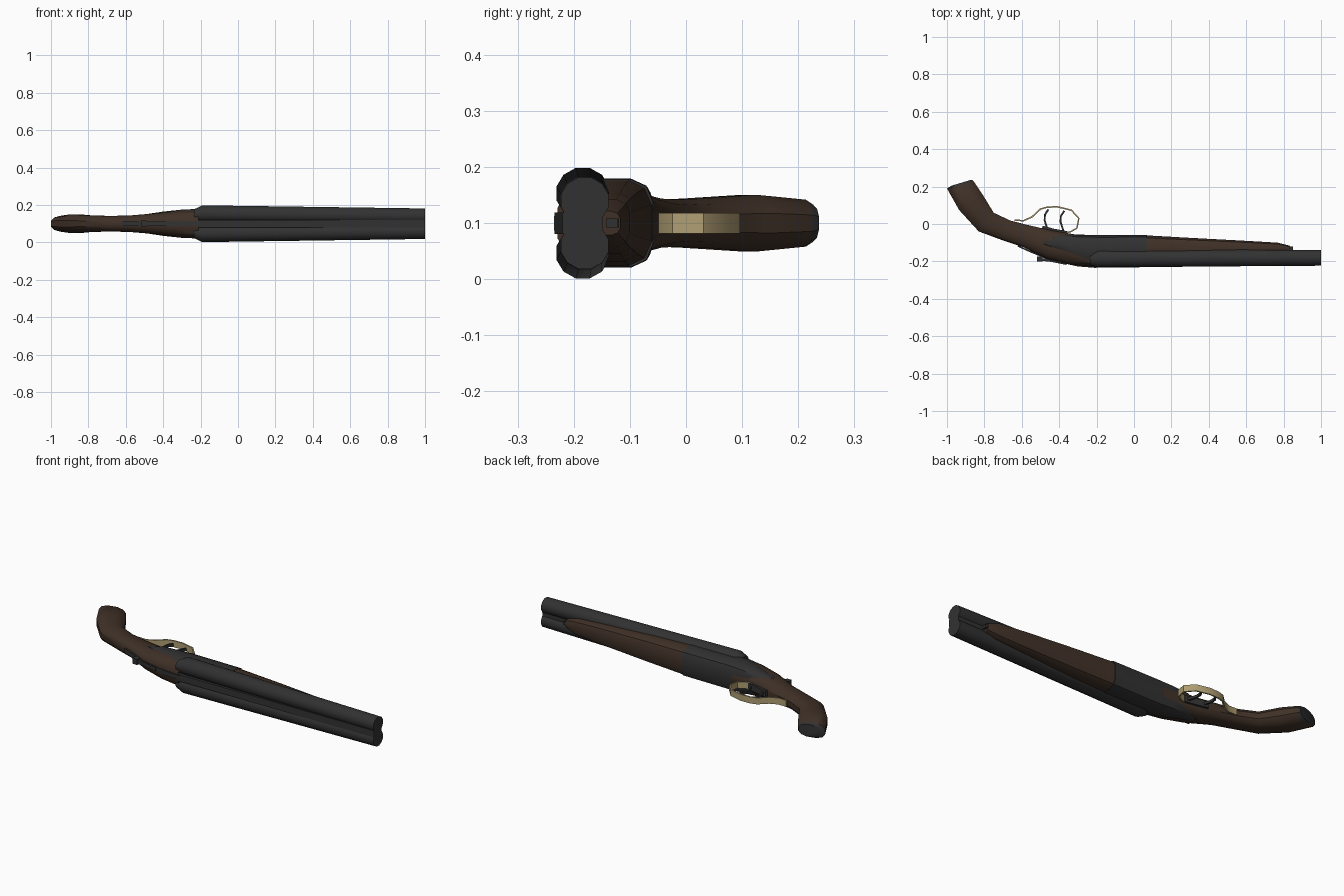
import bpy, bmesh, math
from mathutils import Vector

if "Cube" in bpy.data.objects:
    bpy.data.objects.remove(bpy.data.objects["Cube"])

MID = 0.1  # the model lies on its side; its mirror plane is z = 0.1


def material(name, rgb):
    m = bpy.data.materials.new(name)
    m.diffuse_color = (*rgb, 1)
    m.use_nodes = True
    m.node_tree.nodes["Principled BSDF"].inputs["Base Color"].default_value = m.diffuse_color
    return m


wood = material("dark walnut", (0.050, 0.030, 0.020))
steel = material("dark steel", (0.031, 0.031, 0.032))
brass = material("pale brass", (0.43, 0.34, 0.17))


def finish(bm, name, mats, angle=35):
    bmesh.ops.recalc_face_normals(bm, faces=bm.faces)
    me = bpy.data.meshes.new(name)
    bm.to_mesh(me)
    bm.free()
    ob = bpy.data.objects.new(name, me)
    bpy.context.collection.objects.link(ob)
    for m in mats:
        me.materials.append(m)
    bpy.ops.object.select_all(action='DESELECT')
    ob.select_set(True)
    bpy.context.view_layer.objects.active = ob
    bpy.ops.object.shade_smooth_by_angle(angle=math.radians(angle))
    return ob


def loft(name, sections, mats, power=0.8, sides=12, zc=None, cap_from=None):
    """Sections: (top x, top y, bottom x, bottom y, half width[, z offset])."""
    bm = bmesh.new()
    rings = []
    for s in sections:
        a, b, w = Vector(s[0:2]), Vector(s[2:4]), s[4]
        z = MID + (s[5] if len(s) > 5 else 0)
        c, u = (a + b) / 2, (b - a) / 2
        ring = []
        for i in range(sides):
            t = 2 * math.pi * (i + 0.5) / sides
            p, q = (math.copysign(abs(f) ** power, f) for f in (math.cos(t), math.sin(t)))
            k = math.cos(math.pi / sides) ** power
            ring.append(bm.verts.new((c.x + u.x * p / k, c.y + u.y * p / k, z + w * q)))
        rings.append(ring)
    for r, (lo, hi) in enumerate(zip(rings, rings[1:])):
        for i in range(sides):
            j = (i + 1) % sides
            f = bm.faces.new((lo[i], lo[j], hi[j], hi[i]))
            f.material_index = int(cap_from is not None and r < cap_from)
    f = bm.faces.new(rings[0])
    f.material_index = int(cap_from is not None)
    bm.faces.new(rings[-1])
    return finish(bm, name, mats)


def ribbon(name, path, width, thick, mat):
    """Flat strip of given width (z) following a path in x, y."""
    bm = bmesh.new()
    pts = [Vector(p) for p in path]
    rings = []
    for i, p in enumerate(pts):
        d = (pts[min(i + 1, len(pts) - 1)] - pts[max(i - 1, 0)]).normalized()
        n = Vector((-d.y, d.x)) * thick / 2
        rings.append([bm.verts.new((p.x + n.x * s, p.y + n.y * s, MID + width / 2 * h))
                      for s, h in ((-1, -1), (1, -1), (1, 1), (-1, 1))])
    for lo, hi in zip(rings, rings[1:]):
        for i in range(4):
            j = (i + 1) % 4
            bm.faces.new((lo[i], lo[j], hi[j], hi[i]))
    bm.faces.new(rings[0])
    bm.faces.new(rings[-1])
    return finish(bm, name, [mat])


# Curved grip with a dark butt cap
loft("grip_stock", [
    (-.975, .205, -.868, .237, .034),
    (-1.0, .190, -.855, .225, .043),
    (-.935, .075, -.805, .150, .052),
    (-.83, -.04, -.75, .060, .045),
    (-.70, -.088, -.66, .018, .043),
    (-.59, -.125, -.57, -.005, .045),
    (-.46, -.188, -.44, -.035, .056),
    (-.34, -.217, -.32, -.055, .069),
    (-.21, -.229, -.21, -.060, .080)], [wood, steel], cap_from=1)

# Receiver with prongs let into the stock sides
loft("receiver", [
    (-.485, -.112, -.485, -.090, .053),
    (-.40, -.150, -.40, -.056, .066),
    (-.30, -.190, -.30, -.058, .077),
    (-.20, -.212, -.20, -.059, .081),
    (.07, -.205, .07, -.059, .079)], [steel], power=0.55)

# Fore-end under the barrels
loft("fore_end", [
    (.07, -.205, .07, -.061, .078),
    (.30, -.195, .30, -.074, .070),
    (.60, -.185, .60, -.090, .055),
    (.77, -.180, .77, -.100, .043),
    (.835, -.175, .835, -.117, .022)], [wood], power=0.65)

# Two tapering barrels with chamfered breech ends
for side, word in ((1, "upper"), (-1, "lower")):
    loft(word + "_barrel", [
        (-.235, -.222, -.235, -.150, .030, side * .048),
        (-.19, -.231, -.19, -.137, .047, side * .053),
        (1.0, -.223, 1.0, -.138, .043, side * .040)], [steel], power=1)

# Sighting rib, barrel web and fore-end latch
ribbon("sighting_rib", [(-.21, -.225), (1.0, -.211)], .038, .018, steel)
ribbon("barrel_web", [(-.2, -.18), (1.0, -.18)], .07, .062, steel)
ribbon("fore_end_latch", [(.80, -.13), (.85, -.132)], .016, .022, steel)

# Opening lever and tang on top of the stock
ribbon("top_tang", [(-.62, -.118), (-.56, -.145), (-.46, -.187), (-.30, -.223), (-.2, -.231)],
       .026, .008, steel)
ribbon("top_lever", [(-.515, -.186), (-.49, -.190), (-.44, -.196), (-.36, -.212)], .022, .014, steel)
ribbon("lever_thumb_piece", [(-.518, -.188), (-.488, -.188)], .032, .026, steel)

# Trigger plate and two curved triggers
ribbon("trigger_plate", [(-.49, -.018), (-.43, -.034), (-.36, -.047)], .036, .018, steel)
for dx, dy, word in ((0, 0, "rear"), (.085, -.008, "front")):
    ribbon(word + "_trigger", [(x + dx, y + dy) for x, y in
           ((-.462, -.03), (-.478, .02), (-.476, .05), (-.458, .078))], .014, .010, steel)

# Trigger guard
ribbon("trigger_guard", [
    (-.64, .020), (-.59, .018), (-.545, .038), (-.50, .080), (-.465, .090), (-.41, .092), (-.335, .074),
    (-.295, .030), (-.305, -.022), (-.34, -.042), (-.38, -.048)], .036, .008, brass)
